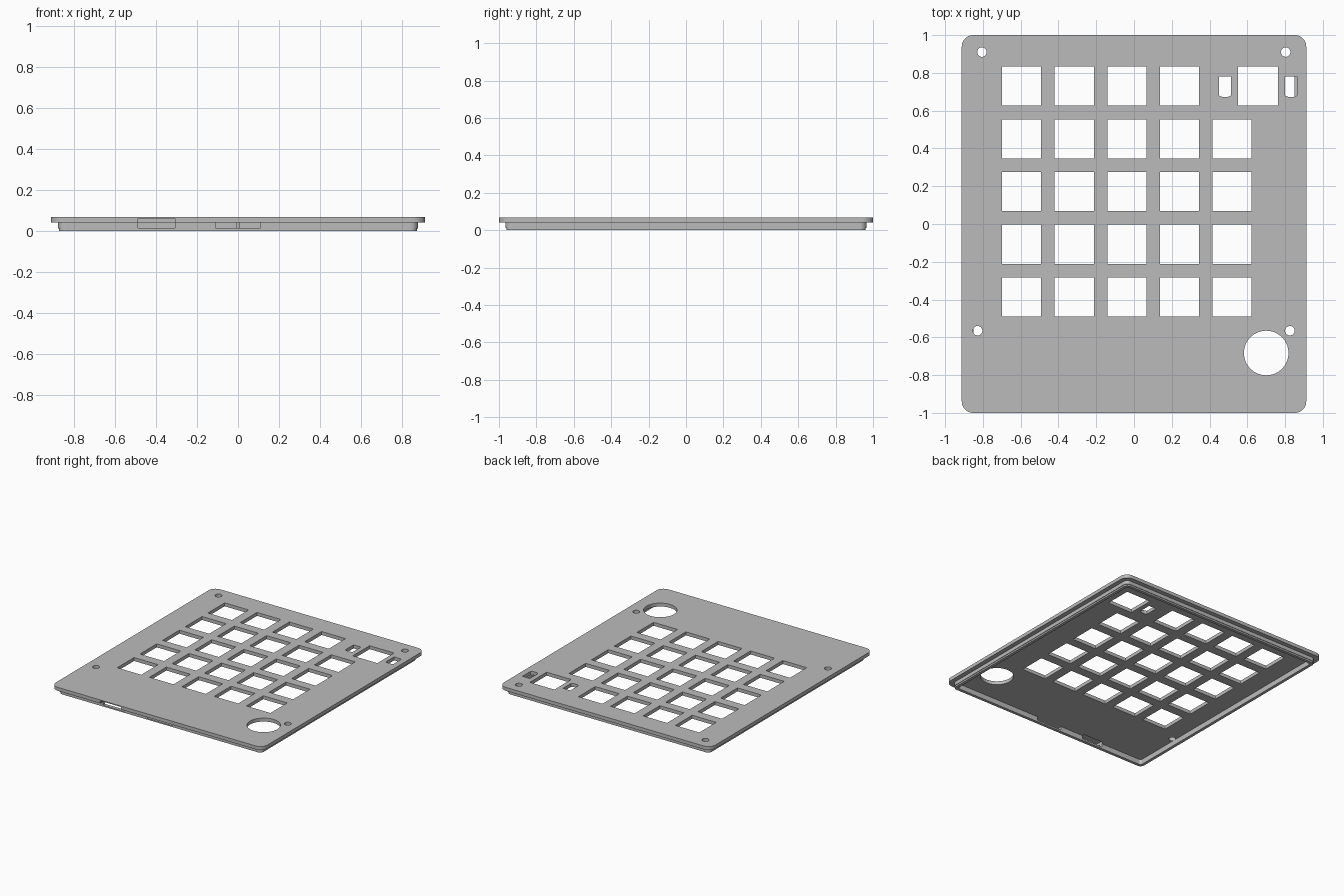
import bpy
import bmesh
from math import cos, sin, pi

cube = bpy.data.objects.get("Cube")
if cube:
    bpy.data.objects.remove(cube, do_unlink=True)

grey = bpy.data.materials.new("matte grey")
grey.use_nodes = True
colour = (0.5, 0.5, 0.5, 1)
grey.diffuse_color = colour
grey.node_tree.nodes["Principled BSDF"].inputs["Base Color"].default_value = colour


def rect(x, y, w, h):
    return [(x + sx * w / 2, y + sy * h / 2)
            for sx, sy in ((-1, -1), (1, -1), (1, 1), (-1, 1))]


def circle(x, y, r, n=32):
    return [(x + r * cos(2 * pi * i / n), y + r * sin(2 * pi * i / n)) for i in range(n)]


def rounded(hx, hy, r, steps=8):
    """Rounded rectangle centred on the origin, given its half sizes."""
    points = []
    for k, (sx, sy) in enumerate(((1, 1), (-1, 1), (-1, -1), (1, -1))):
        for i in range(steps + 1):
            a = pi / 2 * (k + i / steps)
            points.append((sx * (hx - r) + r * cos(a), sy * (hy - r) + r * sin(a)))
    return points


def extrude(name, loops, z0, z1):
    """Solid from a 2D outline followed by its holes."""
    curve = bpy.data.curves.new(name, "CURVE")
    curve.dimensions = "2D"
    curve.fill_mode = "BOTH"
    curve.extrude = (z1 - z0) / 2
    for loop in loops:
        spline = curve.splines.new("POLY")
        spline.points.add(len(loop) - 1)
        for point, (x, y) in zip(spline.points, loop):
            point.co = (x, y, 0, 1)
        spline.use_cyclic_u = True
    helper = bpy.data.objects.new(name + " outline", curve)
    bpy.context.collection.objects.link(helper)
    bpy.context.view_layer.update()
    graph = bpy.context.evaluated_depsgraph_get()
    mesh = bpy.data.meshes.new_from_object(helper.evaluated_get(graph))
    bpy.data.objects.remove(helper, do_unlink=True)

    bm = bmesh.new()
    bm.from_mesh(mesh)
    bmesh.ops.remove_doubles(bm, verts=bm.verts, dist=0.0001)
    bmesh.ops.translate(bm, verts=bm.verts, vec=(0, 0, (z0 + z1) / 2))
    bmesh.ops.recalc_face_normals(bm, faces=bm.faces)
    bm.to_mesh(mesh)
    bm.free()
    mesh.materials.clear()
    mesh.materials.append(grey)
    mesh.polygons.foreach_set("use_smooth", [False] * len(mesh.polygons))
    obj = bpy.data.objects.new(name, mesh)
    bpy.context.collection.objects.link(obj)
    return obj


def cut(obj, cutters):
    for cutter in cutters:
        mod = obj.modifiers.new("cut", "BOOLEAN")
        mod.operation = "DIFFERENCE"
        mod.solver = "EXACT"
        mod.object = cutter
    bpy.context.view_layer.update()
    graph = bpy.context.evaluated_depsgraph_get()
    mesh = bpy.data.meshes.new_from_object(obj.evaluated_get(graph))
    obj.modifiers.clear()
    obj.data = mesh


# Openings in the top plate: key grid, corner key, stabiliser slots, knob, screws
columns = [-0.595 + 0.2785 * i for i in range(5)]
rows = [0.73 - 0.279 * j for j in range(5)]
holes = [rect(x, y, 0.207, 0.207)
         for j, y in enumerate(rows) for i, x in enumerate(columns) if (i, j) != (4, 0)]
holes.append(rect(0.657, 0.73, 0.212, 0.207))
for x in (0.482, 0.832):
    holes.append([(x - 0.032, 0.68), (x - 0.015, 0.673), (x + 0.015, 0.673),
                  (x + 0.032, 0.68), (x + 0.032, 0.78), (x - 0.032, 0.78)])
holes.append(circle(0.70, -0.683, 0.118, 64))
for x, y in ((-0.805, 0.91), (0.803, 0.91), (-0.828, -0.565), (0.825, -0.565)):
    holes.append(circle(x, y, 0.025))

plate = extrude("top_plate", [rounded(0.912, 1.0, 0.06)] + holes, 0.04, 0.067)

# Skirt under the plate, with a slightly narrower bottom edge
skirt = extrude("skirt_wall", [rounded(0.877, 0.965, 0.035), rounded(0.85, 0.938, 0.02)],
                0.012, 0.04)
extrude("skirt_bottom_edge",
        [rounded(0.873, 0.961, 0.032), rounded(0.85, 0.938, 0.02)], 0, 0.012)

# Cable port and front latch recess
port = extrude("port_cutter", [rect(-0.398, -0.99, 0.18, 0.14)], 0.0125, 0.06)
recess = extrude("recess_cutter", [rect(0, -0.95, 0.22, 0.1)], 0.0125, 0.045)
cut(plate, [port])
cut(skirt, [port, recess])
for helper in (port, recess):
    bpy.data.objects.remove(helper, do_unlink=True)

# Small latch rib inside the back wall
extrude("latch_rib", [rect(0, 0.934, 0.016, 0.01)], 0.008, 0.04)
